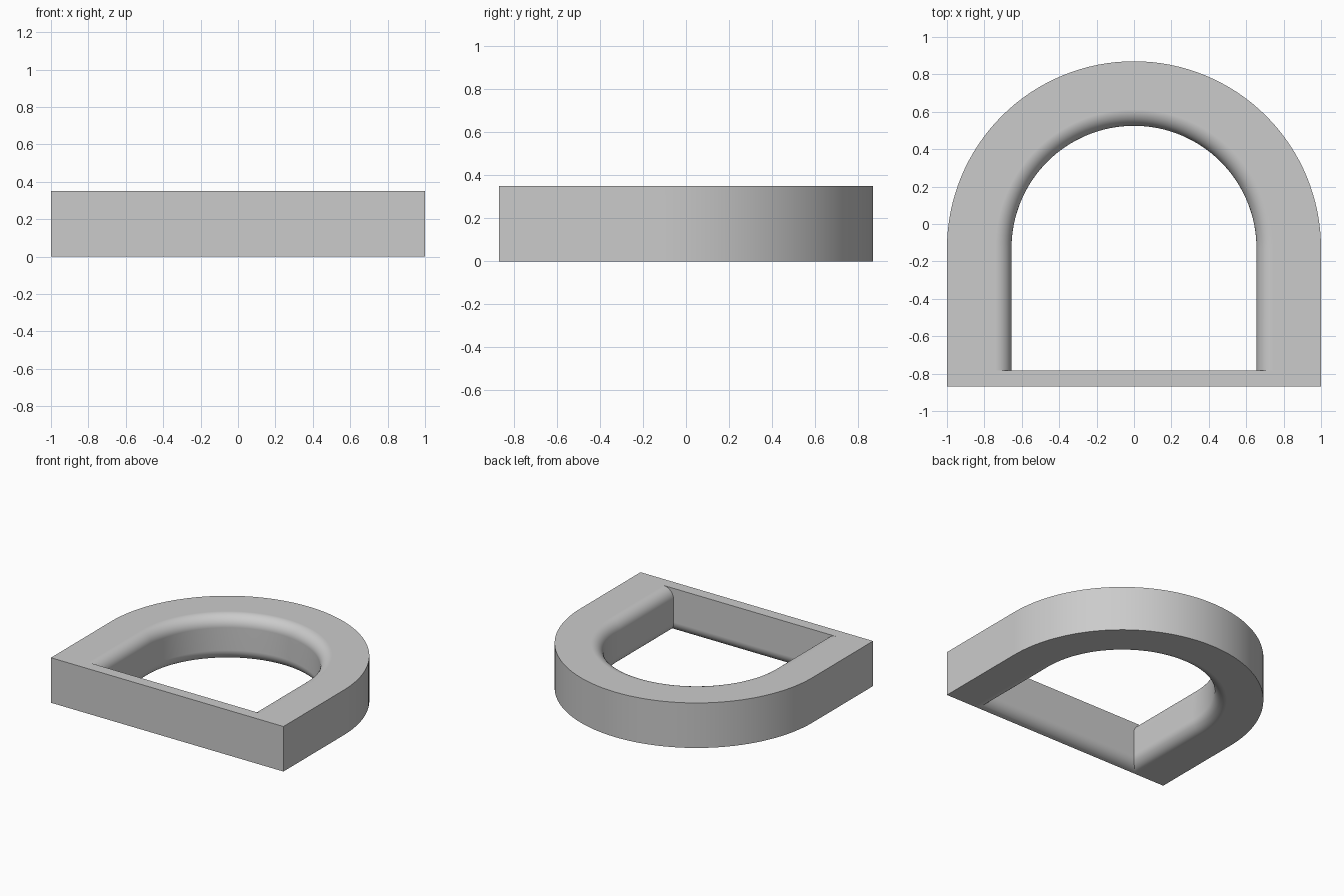
import bpy, bmesh, math

if "Cube" in bpy.data.objects:
    bpy.data.objects.remove(bpy.data.objects["Cube"])

R_OUT, R_IN = 1.0, 0.655      # outer and inner radius of the arch
H, FIL = 0.35, 0.087          # height and fillet radius
CY, FRONT = -0.13, -0.87      # arch centre and front plane
BAR = FRONT + FIL             # inner face of the front bar
ARC, N = 64, 10               # arch and fillet segments

# Cross-section as (radius, z): outer wall, top, rounded inner edges
top, low = [], []
for i in range(N + 1):
    a = math.pi / 2 * i / N
    top.append((R_IN + FIL * (1 - math.sin(a)), H - FIL * (1 - math.cos(a))))
    low.append((R_IN + FIL * (1 - math.cos(a)), FIL * (1 - math.sin(a))))
section = [(R_OUT, 0), (R_OUT, H)] + top + low
T0, L0 = 2, 2 + len(top)      # first index of top and lower fillet

bm = bmesh.new()


def leg_end(side):
    """Leg end: upper fillet butts on the bar, lower fillet is mitred."""
    row = []
    for k, (r, z) in enumerate(section):
        y = FRONT if k < T0 else BAR if k < L0 else BAR - (r - R_IN)
        row.append(bm.verts.new((side * r, y, z)))
    return row


# Arch and legs swept as one horseshoe
rows = [leg_end(1)]
for i in range(ARC + 1):
    a = math.pi * i / ARC
    rows.append([bm.verts.new((r * math.cos(a), CY + r * math.sin(a), z))
                 for r, z in section])
rows.append(leg_end(-1))
for p, q in zip(rows, rows[1:]):
    for k in range(len(section)):
        j = (k + 1) % len(section)
        bm.faces.new((p[k], q[k], q[j], p[j]))

# Front bar: top, inner face, front face and rounded underside
R, L = rows[0], rows[-1]
bm.faces.new((R[1], R[T0], L[T0], L[1]))
bm.faces.new(R[T0:L0 + 1] + L[T0:L0 + 1][::-1])
bm.faces.new((R[0], R[1], L[1], L[0], L[-1], R[-1]))
for k in range(L0, len(section) - 1):
    bm.faces.new((R[k], R[k + 1], L[k + 1], L[k]))

bmesh.ops.recalc_face_normals(bm, faces=bm.faces)
mesh = bpy.data.meshes.new("arched_frame")
bm.to_mesh(mesh)
bm.free()

frame = bpy.data.objects.new("arched_frame", mesh)
bpy.context.collection.objects.link(frame)
grey = bpy.data.materials.new("light_grey")
grey.diffuse_color = (0.6, 0.6, 0.6, 1)
grey.use_nodes = True
grey.node_tree.nodes["Principled BSDF"].inputs["Base Color"].default_value = grey.diffuse_color
mesh.materials.append(grey)

# Smooth curves, crisp edges
bpy.context.view_layer.objects.active = frame
frame.select_set(True)
bpy.ops.object.shade_smooth_by_angle(angle=math.radians(30))
weighted = frame.modifiers.new("flat_face_normals", 'WEIGHTED_NORMAL')
weighted.keep_sharp = True
